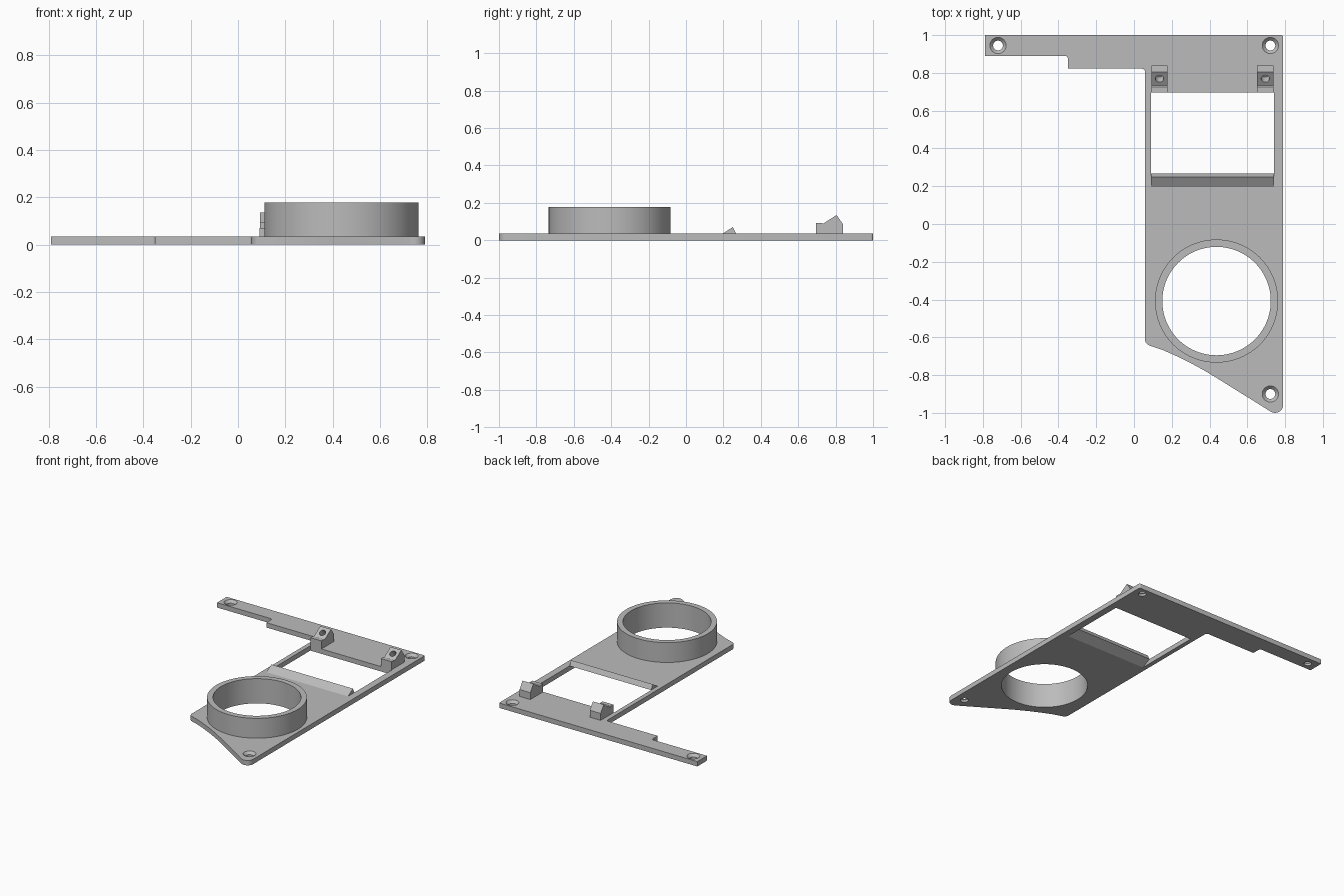
import bpy, bmesh, math
from mathutils import Vector, Matrix

cube = bpy.data.objects.get("Cube")
if cube:
    bpy.data.objects.remove(cube, do_unlink=True)

T = 0.035          # plate thickness
RING = (0.437, -0.408)

grey = bpy.data.materials.new("matte_grey")
grey.use_nodes = True
grey.diffuse_color = (0.5, 0.5, 0.5, 1)
grey.node_tree.nodes["Principled BSDF"].inputs["Base Color"].default_value = (0.5, 0.5, 0.5, 1)


def add_object(name, bm):
    bmesh.ops.recalc_face_normals(bm, faces=bm.faces)
    mesh = bpy.data.meshes.new(name)
    bm.to_mesh(mesh)
    bm.free()
    mesh.materials.append(grey)
    obj = bpy.data.objects.new(name, mesh)
    bpy.context.collection.objects.link(obj)
    return obj


def prism(name, points, offset):
    """Extrude a closed loop of 3D points along an offset."""
    bm = bmesh.new()
    face = bm.faces.new([bm.verts.new(p) for p in points])
    new = bmesh.ops.extrude_face_region(bm, geom=[face])["geom"]
    bmesh.ops.translate(bm, vec=offset, verts=[g for g in new if isinstance(g, bmesh.types.BMVert)])
    return add_object(name, bm)


def cone(name, x, y, z0, z1, r0, r1, sides=48):
    bm = bmesh.new()
    bmesh.ops.create_cone(bm, cap_ends=True, segments=sides, radius1=r0, radius2=r1, depth=z1 - z0,
                          matrix=Matrix.Translation((x, y, (z0 + z1) / 2)))
    return add_object(name, bm)


def cut(target, cutter):
    cutter.hide_render = True
    mod = target.modifiers.new("cut", "BOOLEAN")
    mod.operation, mod.solver, mod.object = "DIFFERENCE", "EXACT", cutter
    bpy.context.view_layer.objects.active = target
    bpy.ops.object.modifier_apply(modifier=mod.name)
    bpy.data.objects.remove(cutter, do_unlink=True)


def arc(cx, cy, r, a0, a1, n=8):
    angles = [math.radians(a0 + (a1 - a0) * i / n) for i in range(n + 1)]
    return [(cx + r * math.cos(a), cy + r * math.sin(a)) for a in angles]


# Base plate outline, with rounded corners and a sweeping front edge
outline = [(-0.79, 1), (-0.79, 0.89)]
outline += arc(-0.365, 0.875, 0.015, 90, 0, 4)
outline += [(-0.35, 0.822)]
outline += arc(0.043, 0.807, 0.015, 90, 0, 4)
outline += arc(0.093, -0.61, 0.035, 180, 250)
outline += [(0.15, -0.666), (0.22, -0.697), (0.3, -0.736), (0.38, -0.78), (0.46, -0.829)]
outline += arc(0.747, -0.957, 0.043, 238, 360)
outline += arc(0.778, 0.988, 0.012, 0, 90, 4)
plate = prism("base_plate", [(x, y, 0) for x, y in outline], (0, 0, T))

# Rectangular window and large round opening
window = [(0.09, 0.2), (0.74, 0.2), (0.74, 0.695), (0.09, 0.695)]
cut(plate, prism("window_cutter", [(x, y, -0.1) for x, y in window], (0, 0, 0.3)))
cut(plate, cone("opening_cutter", *RING, -0.1, 0.1, 0.287, 0.287, 96))

# Countersunk screw holes
for x, y in [(-0.72, 0.945), (0.722, 0.945), (0.722, -0.9)]:
    cut(plate, cone("hole_cutter", x, y, -0.1, 0.1, 0.026, 0.026, 32))
    cut(plate, cone("sink_cutter", x, y, T - 0.018, T + 0.002, 0.026, 0.045, 32))

# Raised collar around the round opening
collar = cone("round_collar", *RING, T, 0.178, 0.326, 0.326, 96)
cut(collar, cone("collar_cutter", *RING, -0.1, 0.3, 0.287, 0.287, 96))

# Sloping lip on the front side of the window
lip = [(0.2, 0), (0.195, T), (0.25, 0.07), (0.268, T)]
prism("window_lip", [(0.09, y, z) for y, z in lip], (0.65, 0, 0))

# Two mounting blocks, each with a blind hole square to its slope
block = [(0.695, T), (0.695, 0.093), (0.725, 0.093), (0.732, 0.088),
         (0.805, 0.135), (0.84, 0.085), (0.84, T)]
normal = Vector((0, -0.047, 0.073)).normalized()
blocks = []
for side, x in (("right", 0.092), ("left", 0.652)):
    obj = prism(side + "_mounting_block", [(x, y, z) for y, z in block], (0.086, 0, 0))
    drill = cone("drill_cutter", 0, 0, -0.05, 0.05, 0.022, 0.022, 24)
    turn = Vector((0, 0, 1)).rotation_difference(normal).to_matrix().to_4x4()
    drill.data.transform(Matrix.Translation((x + 0.043, 0.769, 0.112)) @ turn)
    cut(obj, drill)
    blocks.append(obj)

# Smooth the round walls, keep the edges sharp
bpy.ops.object.select_all(action="DESELECT")
for obj in [plate, collar] + blocks:
    obj.select_set(True)
bpy.context.view_layer.objects.active = plate
bpy.ops.object.shade_smooth_by_angle(angle=math.radians(30))
